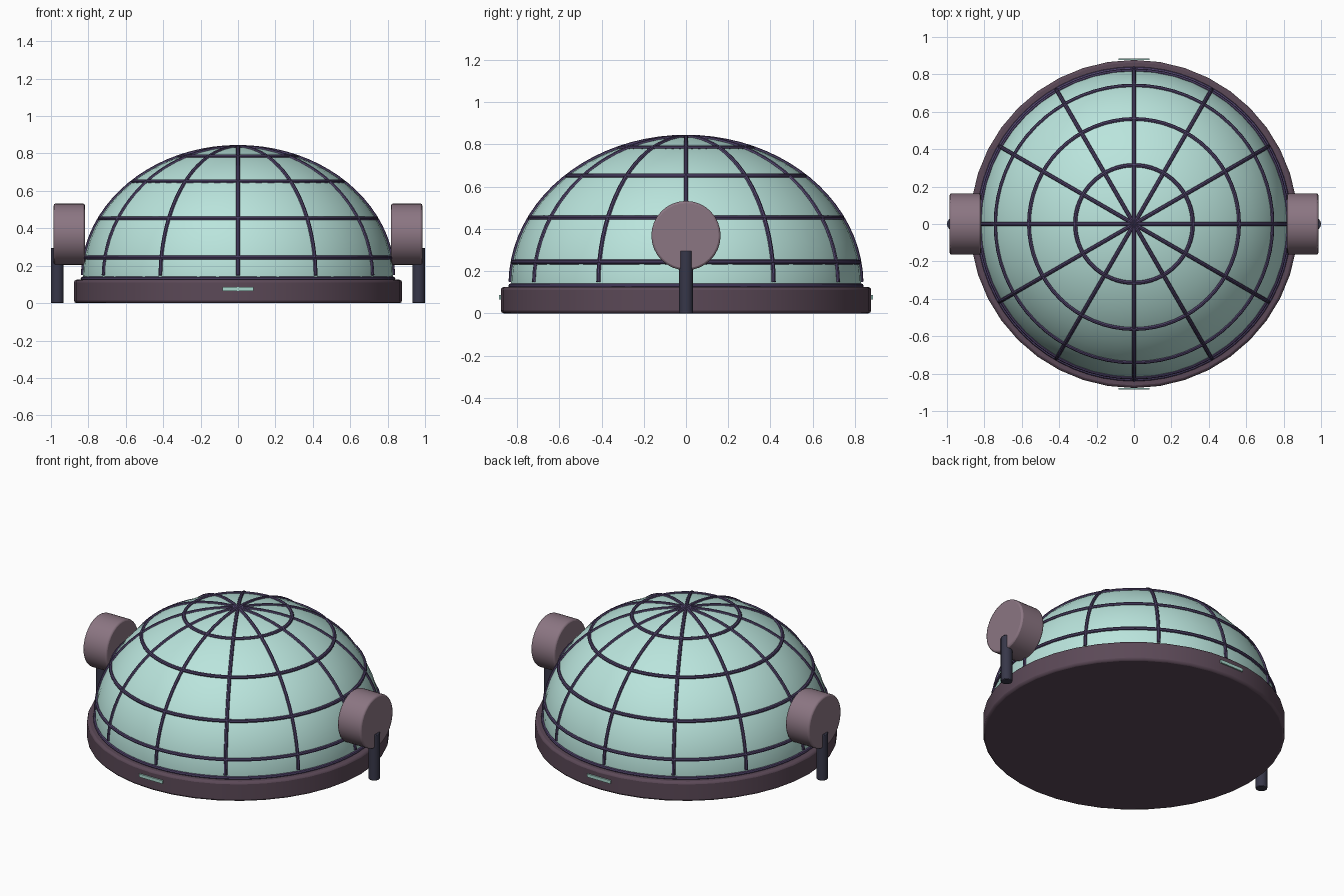
import bpy, bmesh
from math import sin, cos, pi, asin

if "Cube" in bpy.data.objects:
    bpy.data.objects.remove(bpy.data.objects["Cube"], do_unlink=True)


def material(name, rgb):
    m = bpy.data.materials.new(name)
    m.use_nodes = True
    m.diffuse_color = (*rgb, 1)
    m.node_tree.nodes["Principled BSDF"].inputs["Base Color"].default_value = (*rgb, 1)
    return m


GLASS = material("pale teal", (0.49, 0.78, 0.72))
MARKER = material("soft mint", (0.40, 0.70, 0.62))
BASE = material("dark mauve", (0.105, 0.066, 0.095))
DRUM = material("light mauve", (0.26, 0.18, 0.225))
FRAME = material("violet", (0.08, 0.056, 0.145))
POST = material("dark slate", (0.038, 0.038, 0.066))

R, H, FOOT = 0.83, 0.70, 0.135   # dome radius, height and foot level
RIBS = 12


def finish(name, mat, bevel=0):
    ob = bpy.context.object
    ob.name = name
    ob.data.materials.append(mat)
    bpy.ops.object.transform_apply(location=False, rotation=True, scale=True)
    if bevel:
        mod = ob.modifiers.new("soft edge", "BEVEL")
        mod.width, mod.segments, mod.limit_method = bevel, 2, "ANGLE"
    bpy.ops.object.shade_smooth_by_angle(angle=pi / 6)
    return ob


def cylinder(name, mat, radius, depth, loc, rot=(0, 0, 0), sides=32, bevel=0):
    bpy.ops.mesh.primitive_cylinder_add(vertices=sides, radius=radius, depth=depth,
                                        location=loc, rotation=rot)
    return finish(name, mat, bevel)


def tube(name, pts, closed, radius):
    # Round bar along a list of points, turned into a mesh
    cu = bpy.data.curves.new(name, "CURVE")
    cu.dimensions = "3D"
    cu.bevel_depth, cu.bevel_resolution = radius, 2
    cu.use_fill_caps = not closed
    sp = cu.splines.new("POLY")
    sp.points.add(len(pts) - 1)
    for p, co in zip(sp.points, pts):
        p.co = (*co, 1)
    sp.use_cyclic_u = closed
    ob = bpy.data.objects.new(name, cu)
    bpy.context.collection.objects.link(ob)
    bpy.ops.object.select_all(action="DESELECT")
    ob.select_set(True)
    bpy.context.view_layer.objects.active = ob
    bpy.ops.object.convert(target="MESH")
    bpy.context.object.data.materials.clear()
    # Smooth all round the bar, which has few sides
    finish(name, FRAME)
    bpy.ops.object.shade_smooth_by_angle(angle=pi / 3)


def on_dome(tilt, turn):
    return (R * cos(tilt) * cos(turn), R * cos(tilt) * sin(turn), FOOT + H * sin(tilt))


def ring(tilt, n=64):
    return [on_dome(tilt, 2 * pi * i / n) for i in range(n)]


# Base disc
cylinder("base", BASE, 0.877, 0.125, (0, 0, 0.0625), sides=40, bevel=0.014)

# Glass dome: upper half of a flattened sphere, with a short skirt into the base
bpy.ops.mesh.primitive_uv_sphere_add(segments=48, ring_count=32, radius=1,
                                     location=(0, 0, FOOT))
dome = bpy.context.object
dome.scale = (R, R, H)
bm = bmesh.new()
bm.from_mesh(dome.data)
bmesh.ops.delete(bm, geom=[v for v in bm.verts if v.co.z < -0.12], context="VERTS")
bm.to_mesh(dome.data)
bm.free()
finish("dome", GLASS)

# Frame: upright ribs and level hoops, the lowest one at the foot of the dome
STEPS = 20
start = 0.02
for k in range(RIBS):
    path = [on_dome(start + (pi / 2 - start) * i / STEPS, 2 * pi * k / RIBS)
            for i in range(STEPS + 1)]
    tube(f"rib_{k + 1}", path, False, 0.0105)
for k, height in enumerate((0.130, 0.243, 0.453, 0.651, 0.783)):
    tube(f"hoop_{k + 1}", ring(asin((height - FOOT) / H)), True, 0.011)

# Side drums and their posts
for side, s in (("left", 1), ("right", -1)):
    cylinder(f"{side}_drum", DRUM, 0.164, 0.167, (s * 0.902, 0, 0.368),
             rot=(0, pi / 2, 0), bevel=0.01)
    cylinder(f"{side}_post", POST, 0.034, 0.295, (s * 0.966, 0, 0.1475),
             sides=16, bevel=0.004)

# Thin marker plates on the front and back of the base
for side, s in (("front", -1), ("back", 1)):
    bpy.ops.mesh.primitive_cube_add(size=1, location=(0, s * 0.880, 0.076))
    bpy.context.object.scale = (0.165, 0.009, 0.02)
    finish(f"{side}_marker", MARKER)
